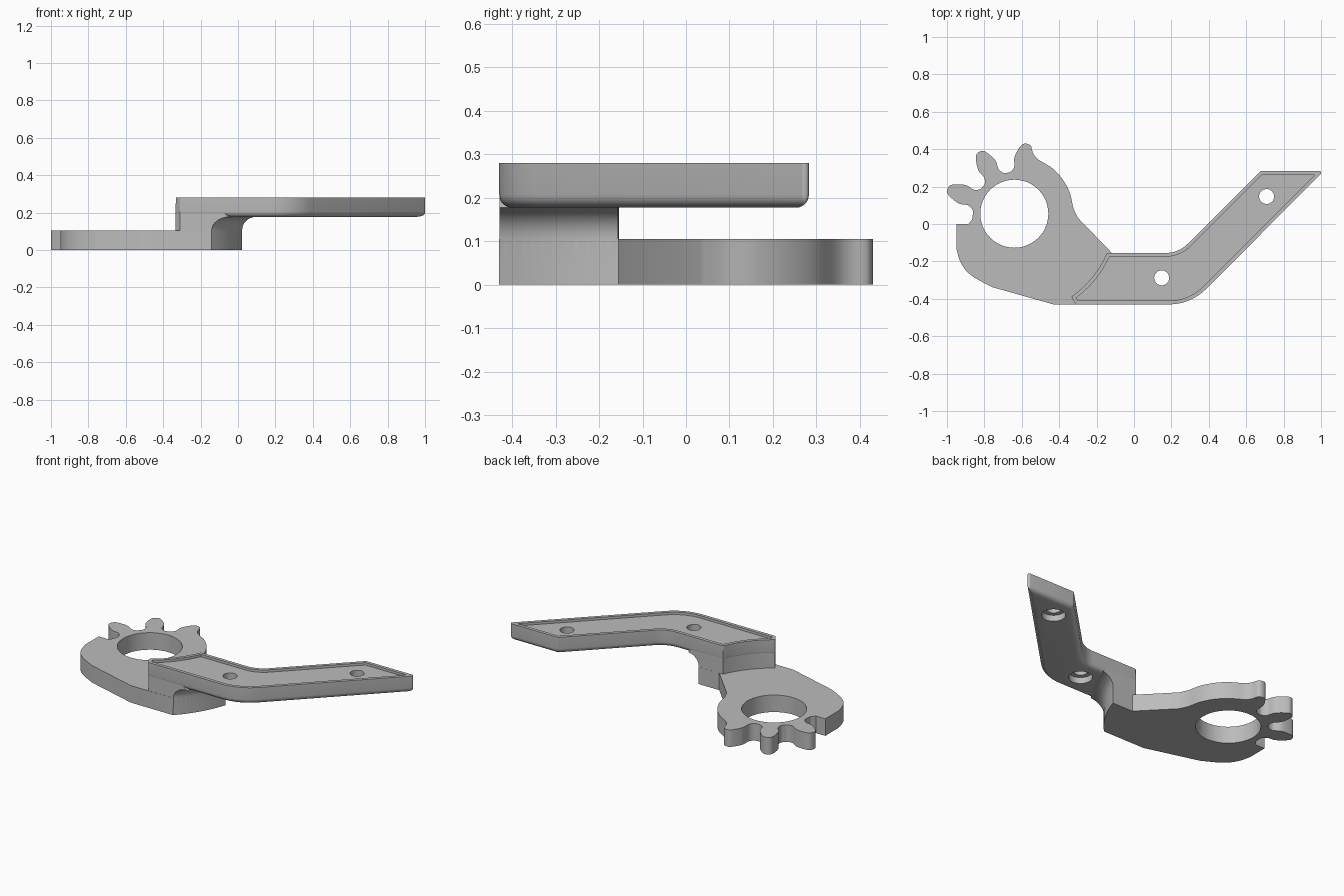
import bpy, bmesh
from math import sin, cos, tan, pi, radians, asin, degrees
from mathutils import Vector, Matrix

default_cube = bpy.data.objects.get("Cube")
if default_cube:
    bpy.data.objects.remove(default_cube, do_unlink=True)

grey = bpy.data.materials.new("plain_grey")
grey.use_nodes = True
grey.diffuse_color = (0.5, 0.5, 0.5, 1)
grey.node_tree.nodes["Principled BSDF"].inputs["Base Color"].default_value = (0.5, 0.5, 0.5, 1)

HUB = Vector((-0.64, 0.055))      # centre of the gear bore
FRONT, BACK = -0.43, -0.155       # depth limits of the step
PLATE_TOP, ARM_BOTTOM, ARM_TOP = 0.105, 0.177, 0.28
END_R = 0.695                     # radius of the curved step end


def polar(deg, r):
    return HUB + Vector((cos(radians(deg)), sin(radians(deg)))) * r


def arc(r, a, b, n):
    return [polar(a + (b - a) * i / n, r) for i in range(n + 1)]


def spline(pts, n=5):
    """Smooth curve through all the points."""
    p = [pts[0]] + list(pts) + [pts[-1]]
    out = []
    for a, b, c, d in zip(p, p[1:], p[2:], p[3:]):
        for k in range(n):
            t = k / n
            out.append(b + (c - a) * t / 2 + (a * 2 - b * 5 + c * 4 - d) * t * t / 2
                       + (b * 3 - a - c * 3 + d) * t ** 3 / 2)
    return out + [pts[-1]]


def outline(verts, d, n=8):
    """Counter-clockwise polygon moved inwards by d, corners rounded by r."""
    out = []
    for i, (p, r) in enumerate(verts):
        u = (p - verts[i - 1][0]).normalized()
        v = (verts[(i + 1) % len(verts)][0] - p).normalized()
        nu, nv = Vector((-u.y, u.x)), Vector((-v.y, v.x))
        miter = (nu + nv) / (1 + nu.dot(nv))
        corner = p + miter * d
        if r == 0:
            out.append(corner)
            continue
        side = 1 if u.x * v.y > u.y * v.x else -1
        rad = max(r - d * side, 0.002)
        centre = corner + miter * rad * side
        for k in range(n + 1):
            turn = Matrix.Rotation(u.angle(v) * side * k / n, 2)
            out.append(centre + turn @ (nu * (-rad * side)))
    return out


def loft(name, rings):
    """Skin a list of (outline, height) rings and cap both ends."""
    bm = bmesh.new()
    loops = [[bm.verts.new((p.x, p.y, z)) for p in pts] for pts, z in rings]
    for a, b in zip(loops, loops[1:]):
        for i in range(len(a)):
            bm.faces.new((a[i - 1], a[i], b[i], b[i - 1]))
    bm.faces.new(loops[0])
    bm.faces.new(loops[-1])
    bmesh.ops.recalc_face_normals(bm, faces=bm.faces)
    mesh = bpy.data.meshes.new(name)
    bm.to_mesh(mesh)
    bm.free()
    obj = bpy.data.objects.new(name, mesh)
    mesh.materials.append(grey)
    bpy.context.collection.objects.link(obj)
    return obj


def activate(obj):
    bpy.ops.object.select_all(action='DESELECT')
    obj.select_set(True)
    bpy.context.view_layer.objects.active = obj


def drill(obj, x, y, r, z0, z1):
    """Cut a round hole between two heights."""
    ring = [Vector((x + r * cos(2 * pi * i / 48), y + r * sin(2 * pi * i / 48))) for i in range(48)]
    cutter = loft("hole_cutter", [(ring, z0), (ring, z1)])
    cutter.hide_render = True
    activate(obj)
    mod = obj.modifiers.new("hole", 'BOOLEAN')
    mod.operation, mod.solver, mod.object = 'DIFFERENCE', 'EXACT', cutter
    bpy.ops.object.modifier_apply(modifier=mod.name)
    bpy.data.objects.remove(cutter, do_unlink=True)


def step_end(r, inset=0.0):
    """Curved end of the step, from front to back."""
    low = degrees(asin((FRONT + inset - HUB.y) / r))
    high = degrees(asin((BACK - inset - HUB.y) / r))
    return arc(r, low, high, 12)


# Gear plate: three equal teeth around the hub, then the round back
half = [(14.7, 0.226), (10.2, 0.252), (10.2, 0.297), (7.2, 0.338), (3, 0.376)]
tooth = half + [(-a, r) for a, r in reversed(half)]
gear = [polar(188, 0.228), polar(179, 0.221)]
for middle in (159.5, 119.6):
    gear += [polar(middle + a, r) for a, r in tooth + [(-19.8, 0.222)]]
gear += [polar(79.8 + a, r) for a, r in tooth[:7]]
gear += [polar(a, 0.317) for a in (66, 50, 35, 20, 6)]
gear += [Vector((-0.3, 0.033))]
heel = [Vector(p) for p in ((-0.76, -0.337), (-0.87, -0.275), (-0.925, -0.21), (-0.95, -0.13))]
plate_shape = [Vector((-0.95, 0)), Vector((-0.885, 0))] + spline(gear)
plate_shape += [Vector((-0.118, BACK))] + step_end(END_R)[::-1]
plate_shape += [Vector((-0.43, FRONT))] + spline(heel)
plate = loft("gear_plate", [(plate_shape, 0), (plate_shape, PLATE_TOP)])
drill(plate, HUB.x, HUB.y, 0.182, -0.1, 0.2)

# Step block: joins plate and arm, with a concave fillet under the arm
GAP = 0.001
step_left = arc(0.539, -22.9, -55.5, 12) + [Vector((-0.309, FRONT + GAP))]


def step_ring(r):
    return step_end(r, GAP) + step_left


FILLET = 0.07
step_rings = [(step_ring(END_R), 0.05)]
for i in range(9):
    t = pi / 2 * i / 8
    step_rings.append((step_ring(END_R + FILLET * (1 - cos(t))),
                       ARM_BOTTOM - FILLET + FILLET * sin(t)))
step_rings.append((step_ring(END_R), 0.25))
step = loft("step_block", step_rings)

# Bent arm: rounded underside, raised rim around a shallow recess
arm_verts = [(Vector((-0.31, FRONT)), 0.01), (Vector((0.303, FRONT)), 0.28),
             (Vector((1.015, 0.283)), 0.01), (Vector((0.676, 0.283)), 0.006),
             (Vector((0.238, BACK)), 0.165)]
left_arc = arc(0.538, -22.9, -55.7, 8)
arm_verts += [(left_arc[0], 0.012)] + [(p, 0) for p in left_arc[1:-1]] + [(left_arc[-1], 0.012)]
ROUND = 0.03
arm_rings = []
for i in range(7):
    t = pi / 2 * i / 6
    arm_rings.append((outline(arm_verts, ROUND * (1 - sin(t))), ARM_BOTTOM + ROUND * (1 - cos(t))))
rim = outline(arm_verts, 0.02)
arm_rings += [(outline(arm_verts, 0), ARM_TOP), (rim, ARM_TOP), (rim, ARM_TOP - 0.015)]
arm = loft("bent_arm", arm_rings)

# Screw holes, wider from below
for x, y in ((0.148, -0.288), (0.709, 0.147)):
    drill(arm, x, y, 0.04, 0.1, 0.4)
    drill(arm, x, y, 0.067, 0.1, 0.215)

for part in (plate, step, arm):
    activate(part)
    bpy.ops.object.shade_smooth_by_angle(angle=radians(30))
